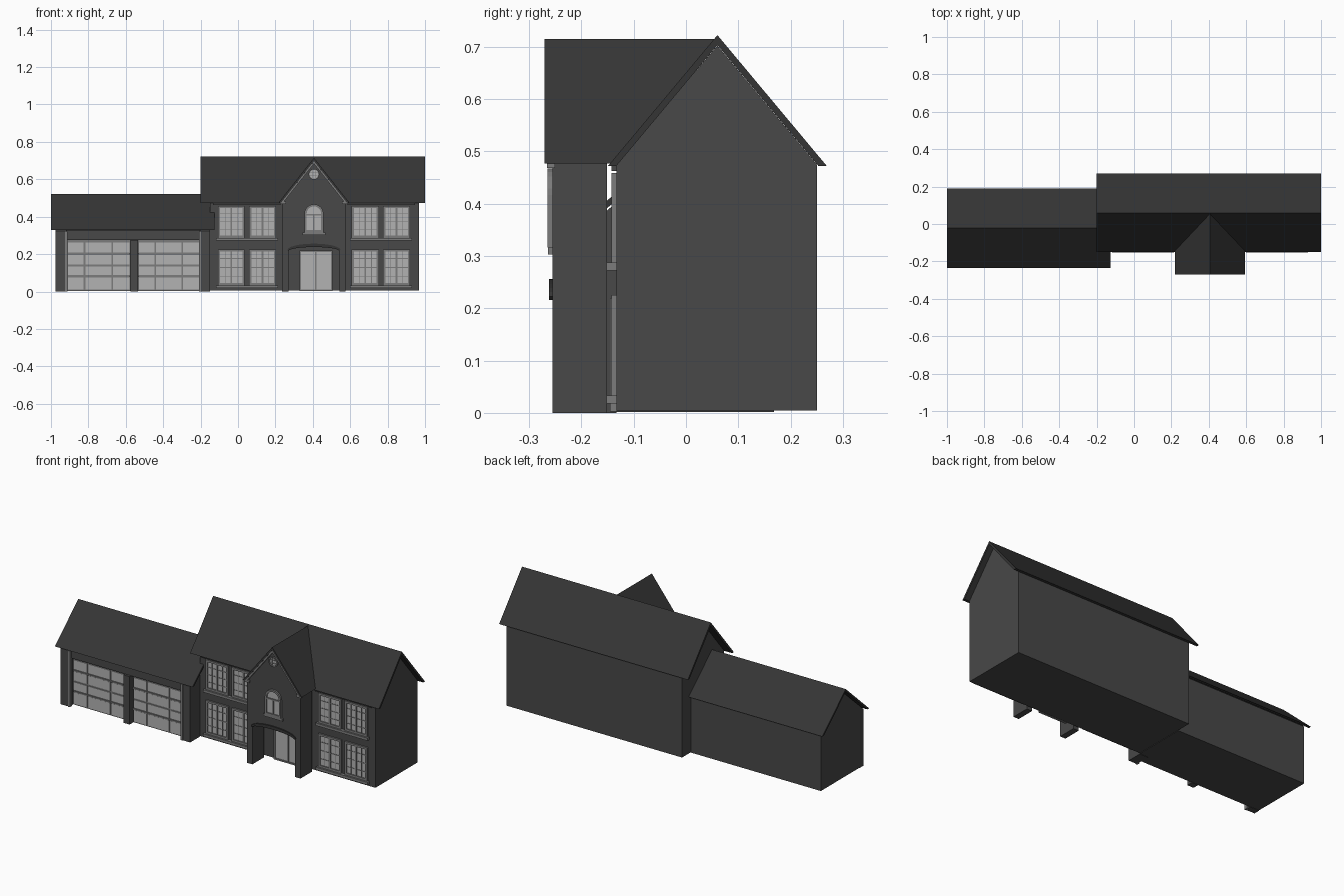
import bpy, bmesh, math

if "Cube" in bpy.data.objects:
    bpy.data.objects.remove(bpy.data.objects["Cube"])

def mat(name, v):
    m = bpy.data.materials.new(name)
    m.diffuse_color = (v, v, v, 1)
    m.use_nodes = True
    m.node_tree.nodes["Principled BSDF"].inputs["Base Color"].default_value = m.diffuse_color
    return m

ROOF, WALL = mat("roof_dark", 0.035), mat("wall_dark", 0.065)
TRIM, GLASS = mat("trim_grey", 0.2), mat("pane_light", 0.45)

def finish(name, bm, m):
    bmesh.ops.recalc_face_normals(bm, faces=bm.faces)
    me = bpy.data.meshes.new(name)
    bm.to_mesh(me)
    bm.free()
    me.materials.append(m)
    ob = bpy.data.objects.new(name, me)
    bpy.context.collection.objects.link(ob)
    return ob

def prism(name, pts, axis, a, b, m):
    """Extrude a profile: axis 'x' takes (y, z) points, axis 'y' takes (x, z)."""
    bm = bmesh.new()
    at = (lambda p, d: (d, p[0], p[1])) if axis == 'x' else (lambda p, d: (p[0], d, p[1]))
    A = [bm.verts.new(at(p, a)) for p in pts]
    B = [bm.verts.new(at(p, b)) for p in pts]
    bm.faces.new(A)
    bm.faces.new(B[::-1])
    n = len(pts)
    for i in range(n):
        j = (i + 1) % n
        bm.faces.new((A[i], A[j], B[j], B[i]))
    return finish(name, bm, m)

def box(name, x0, x1, y0, y1, z0, z1, m):
    return prism(name, [(x0, z0), (x1, z0), (x1, z1), (x0, z1)], 'y', y0, y1, m)

def ring(name, outer, inner, y0, y1, m):
    """Frame between two matching outlines in the xz plane."""
    bm = bmesh.new()
    L = [[bm.verts.new((x, y, z)) for x, z in o]
         for o, y in ((outer, y0), (outer, y1), (inner, y1), (inner, y0))]
    n = len(outer)
    for k in range(4):
        P, Q = L[k], L[(k + 1) % 4]
        for i in range(n):
            j = (i + 1) % n
            bm.faces.new((P[i], P[j], Q[j], Q[i]))
    return finish(name, bm, m)

def rect(x0, x1, z0, z1, d=0):
    return [(x0 + d, z0 + d), (x1 - d, z0 + d), (x1 - d, z1 - d), (x0 + d, z1 - d)]

def chevron(c, h, eave, apex, t):
    s = (apex - eave) / h
    return [(c - h, eave), (c, apex), (c + h, eave), (c + h - t, eave),
            (c, apex - t * s), (c - h + t, eave)]

def arc(cx, cz, rx, rz, a0, a1, n):
    return [(cx + rx * math.cos(math.radians(a0 + (a1 - a0) * i / n)),
             cz + rz * math.sin(math.radians(a0 + (a1 - a0) * i / n))) for i in range(n + 1)]

CX = 0.406  # centre line of the main house

# Main house walls and roof
prism("main_walls", [(-.133, .005), (.25, .005), (.25, .475), (.06, .702), (-.133, .475)],
      'x', -.15, .967, WALL)
prism("main_roof", chevron(.06, .209, .472, .722, .016), 'x', -.2, 1.0, ROOF)

# Garage walls and roof
prism("garage_walls", [(-.185, .002), (.168, .002), (.168, .332), (-.022, .502), (-.185, .356)],
      'x', -.975, -.15, WALL)
prism("garage_roof", chevron(-.022, .2125, .33, .522, .016), 'x', -1.0, -.125, ROOF)

# Garage pillars, header and side trim
for n, x0, x1 in (("left", -.975, -.918), ("right", -.203, -.15)):
    prism(f"garage_pillar_{n}", [(-.22, 0), (-.22, .324), (-.185, .355), (-.185, 0)], 'x', x0, x1, WALL)
box("garage_pillar_right_return", -.203, -.15, -.186, -.133, 0, .34, WALL)
box("garage_pillar_middle", -.575, -.535, -.22, -.184, 0, .275, WALL)
box("garage_header", -.918, -.203, -.21, -.184, .277, .325, WALL)
for n, x in (("left", -.924), ("right", -.209)):
    box(f"garage_trim_{n}", x, x + .012, -.224, -.205, 0, .322, TRIM)

# Garage doors with raised panels
for n, x0, x1 in (("left", -.912, -.577), ("right", -.533, -.205)):
    box(f"garage_door_{n}", x0, x1, -.189, -.184, .003, .275, TRIM)
    w = x1 - x0
    for a, b in ((.01, .26), (.29, .70), (.73, .99)):
        for z0, z1 in ((.01, .075), (.088, .135), (.145, .195), (.208, .262)):
            box(f"garage_panel_{n}", x0 + a * w, x0 + b * w, -.193, -.188, z0, z1, GLASS)
    for z in (.081, .201):
        box(f"garage_rail_{n}", x0, x1, -.196, -.188, z - .004, z + .004, TRIM)

# House windows
def window(tag, x0, x1, z0, z1):
    y = -.133
    box(f"{tag}_glass", x0 + .005, x1 - .005, y - .003, y + .003, z0 + .005, z1 - .005, GLASS)
    ring(f"{tag}_frame", rect(x0, x1, z0, z1), rect(x0, x1, z0, z1, .012), y - .009, y, TRIM)
    xm, w = (x0 + x1) / 2, x1 - x0
    box(f"{tag}_mullion", xm - .005, xm + .005, y - .008, y, z0 + .01, z1 - .01, TRIM)
    for k in (-1, 1):
        xk = xm + k * w * .23
        box(f"{tag}_bar_upright", xk - .0015, xk + .0015, y - .005, y, z0 + .01, z1 - .01, TRIM)
    for k in (1, 2, 3):
        zk = z0 + (z1 - z0) * k / 4
        box(f"{tag}_bar_level", x0 + .01, x1 - .01, y - .005, y, zk - .002, zk + .002, TRIM)

for side, s in (("left", -1), ("right", 1)):
    for level, z0, z1 in (("upper", .287, .458), ("lower", .033, .225)):
        for a, b in ((.202, .347), (.370, .514)):
            xa, xb = sorted((CX + s * a, CX + s * b))
            window(f"{side}_{level}_window", xa, xb, z0, z1)
        xa, xb = sorted((CX + s * .193, CX + s * .523))
        box(f"{side}_{level}_sill", xa, xb, -.152, -.131, z0 - .015, z0, TRIM)
    xa, xb = sorted((CX + s * .18, CX + s * .54))
    box(f"{side}_cornice", xa, xb, -.142, -.131, .462, .474, WALL)

# Portico with arched opening
hw, ow = .17, .136
arch = arc(CX, .222, ow, .026, 0, 180, 12)
prism("portico_walls", [(CX - hw, 0), (CX - hw, .48), (CX, .695), (CX + hw, .48), (CX + hw, 0),
                        (CX + ow, 0)] + arch + [(CX - ow, 0)], 'y', -.255, -.151, WALL)
prism("arch_trim", arc(CX, .222, ow + .006, .034, 0, 180, 12) + arc(CX, .216, ow, .022, 180, 0, 12),
      'y', -.262, -.25, ROOF)

# Portico roof, its back end cut to the main roof slope
roof = prism("portico_roof", chevron(CX, .188, .477, .715, .014), 'y', -.27, .05, ROOF)
for v in roof.data.vertices:
    if v.co.y > 0:
        v.co.y = .06 - (.722 - v.co.z) * .209 / .25 + .003
prism("gable_trim", chevron(CX, .174, .477, .697, .011), 'y', -.268, -.254, TRIM)
for s in (-1, 1):
    xa, xb = sorted((CX + s * .15, CX + s * .182))
    box("gable_return", xa, xb, -.266, -.25, .468, .48, TRIM)

# Arched window and sill on the portico
def arch_outline(d):
    r = .051 - d
    return [(CX - r, .316 + d), (CX + r, .316 + d)] + arc(CX, .416, r, r, 0, 180, 12)

prism("arched_window_glass", arch_outline(.004), 'y', -.259, -.253, GLASS)
ring("arched_window_frame", arch_outline(0), arch_outline(.012), -.265, -.254, TRIM)
box("arched_window_mullion", CX - .004, CX + .004, -.264, -.254, .32, .41, TRIM)
box("arched_window_bar", CX - .042, CX + .042, -.264, -.254, .406, .414, TRIM)
box("arched_window_sill", CX - .062, CX + .062, -.264, -.253, .303, .316, TRIM)

# Round gable window
circ = lambda r: arc(CX, .627, r, r, 0, 337.5, 15)
prism("round_window_glass", circ(.026), 'y', -.258, -.253, GLASS)
ring("round_window_frame", circ(.029), circ(.023), -.264, -.254, TRIM)
for k in (-.009, .009):
    box("round_window_bar", CX + k - .0015, CX + k + .0015, -.261, -.254, .607, .647, TRIM)
    box("round_window_bar", CX - .02, CX + .02, -.261, -.254, .6255 + k, .6285 + k, TRIM)

# Front double door
ring("door_frame", rect(.328, .505, .003, .22), rect(.328, .505, .003, .22, .008), -.145, -.132, TRIM)
for x0, x1 in ((.337, .414), (.42, .497)):
    box("door_leaf", x0, x1, -.139, -.132, .006, .213, GLASS)
box("door_meeting_stile", .413, .421, -.143, -.132, .006, .213, TRIM)
